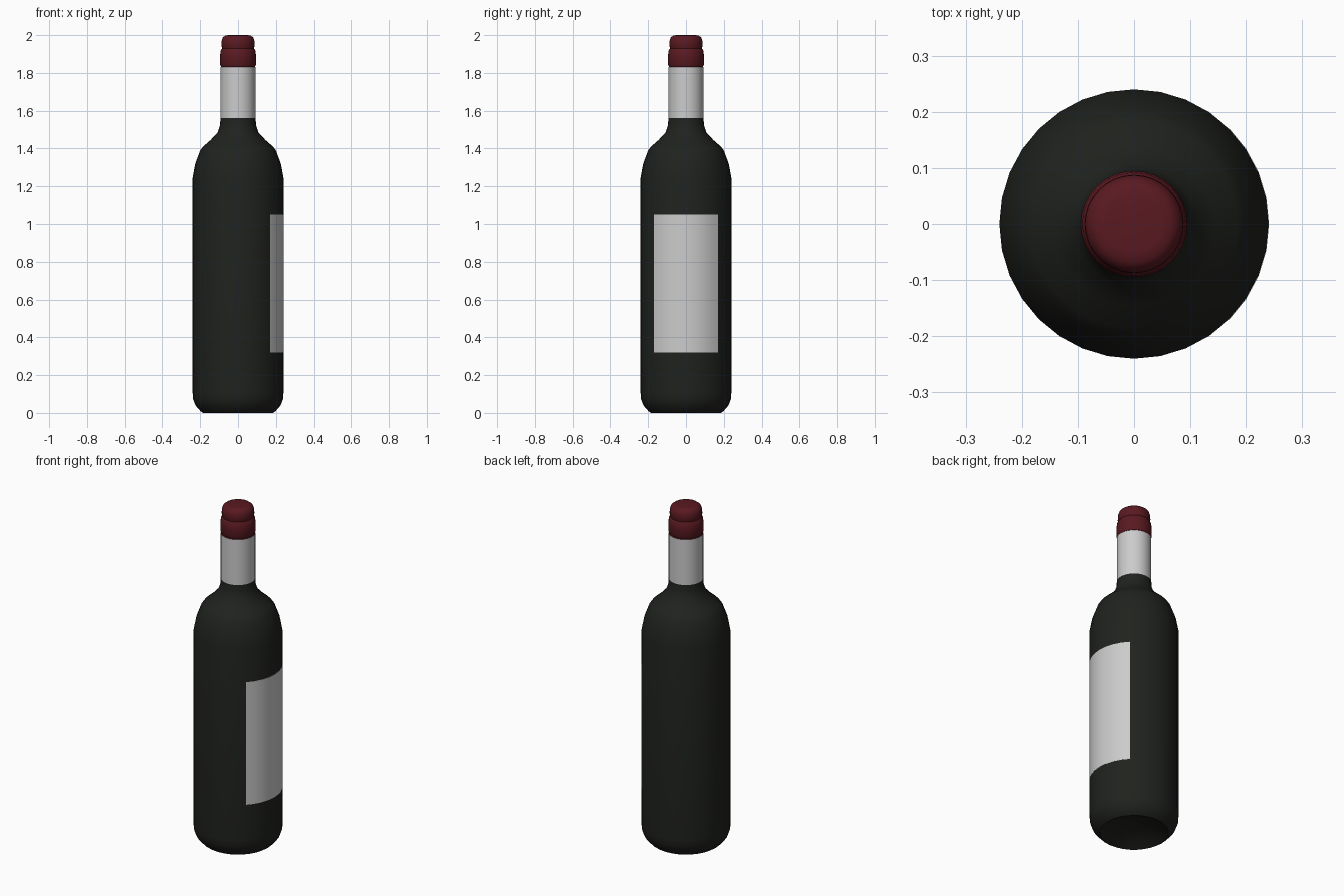
import bpy, bmesh, math

if "Cube" in bpy.data.objects:
    bpy.data.objects.remove(bpy.data.objects["Cube"])

SIDES = 32


def material(name, rgb):
    m = bpy.data.materials.new(name)
    m.diffuse_color = (*rgb, 1)
    m.use_nodes = True
    m.node_tree.nodes["Principled BSDF"].inputs["Base Color"].default_value = m.diffuse_color
    return m


def lathe(name, profile, mat=None, first=0, count=SIDES):
    """Revolve (radius, z) points, listed bottom to top on the outside."""
    bm = bmesh.new()
    step = 2 * math.pi / SIDES
    full = count == SIDES
    columns = []
    for i in range(first, first + count + (0 if full else 1)):
        a = i * step
        columns.append([bm.verts.new((r * math.cos(a), r * math.sin(a), z)) for r, z in profile])
    for i in range(count):
        a, b = columns[i], columns[(i + 1) % len(columns)]
        for j in range(len(profile) - 1):
            bm.faces.new((a[j], b[j], b[j + 1], a[j + 1]))
    # Collapse the poles where the profile meets the axis
    bmesh.ops.remove_doubles(bm, verts=bm.verts[:], dist=1e-5)
    mesh = bpy.data.meshes.new(name)
    bm.to_mesh(mesh)
    bm.free()
    mesh.shade_smooth()
    mesh.set_sharp_from_angle(angle=math.radians(40))
    if mat:
        mesh.materials.append(mat)
    obj = bpy.data.objects.new(name, mesh)
    bpy.context.collection.objects.link(obj)
    return obj


glass = material("dark_glass", (0.014, 0.016, 0.013))
red = material("red_foil", (0.10, 0.010, 0.015))

# Glass body with a shallow hollow in the base
lathe("bottle_body", [
    (0, 0.05), (0.09, 0.04), (0.16, 0.012), (0.185, 0), (0.197, 0.008),
    (0.225, 0.04), (0.238, 0.075), (0.24, 0.11), (0.24, 1.245),
    (0.226, 1.32), (0.20, 1.39), (0.185, 1.41), (0.145, 1.445),
    (0.108, 1.485), (0.095, 1.525), (0.093, 1.56)], glass)

# Pale sleeve around the neck
lathe("neck_band", [(0.093, 1.56), (0.093, 1.83)])

# Red foil cap: lower ring, groove and rounded top
lathe("foil_cap", [
    (0.093, 1.83), (0.09, 1.834), (0.095, 1.845), (0.095, 1.89),
    (0.092, 1.918), (0.084, 1.93), (0.088, 1.945), (0.087, 1.97),
    (0.080, 1.988), (0.068, 1.997), (0.05, 2.0), (0, 2.0)], red)

# Paper label covering a quarter of the body on the right side
lathe("label", [(0.2395, 0.32), (0.241, 0.32), (0.241, 1.05), (0.2395, 1.05)], None, -4, 8)
